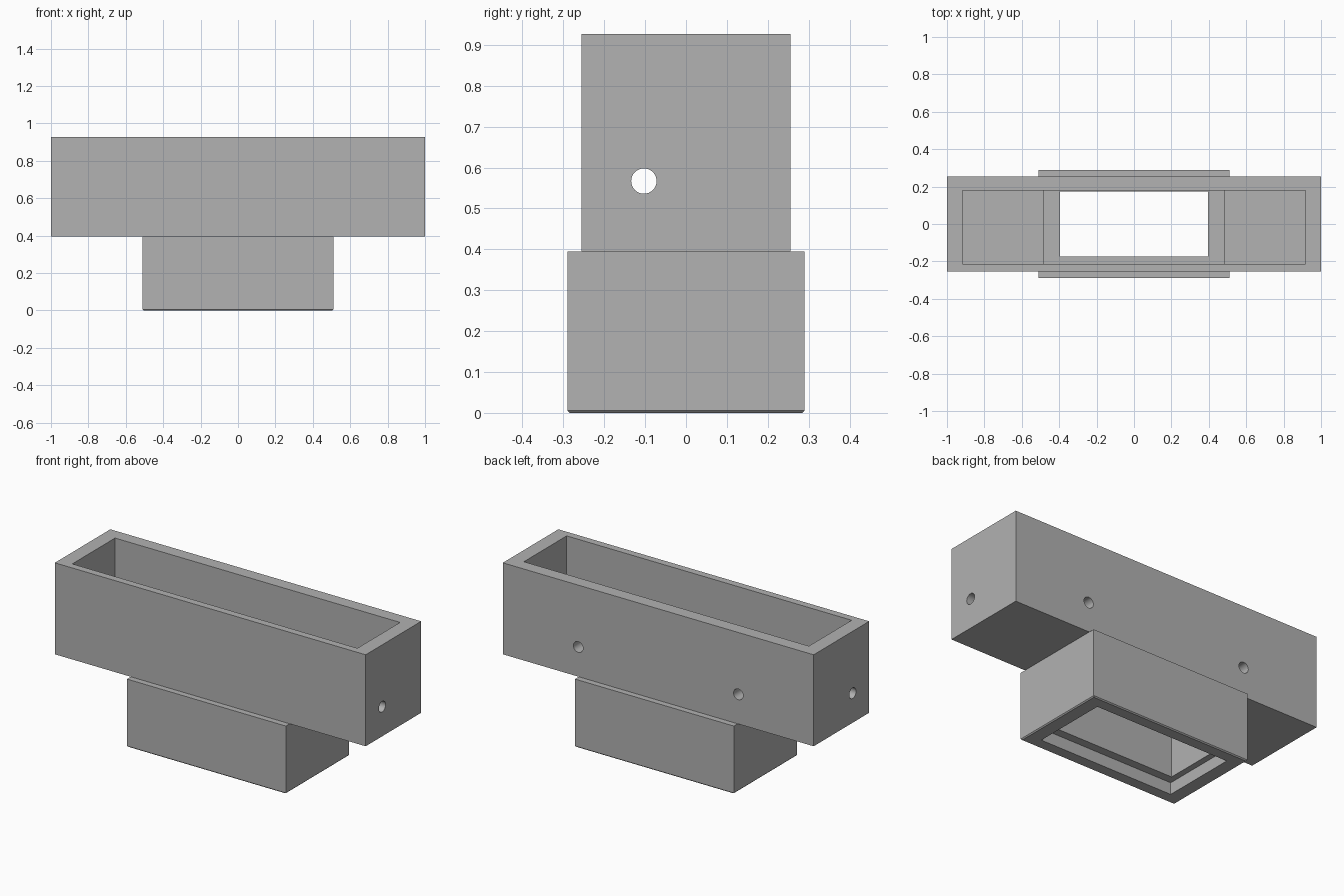
import bpy
import bmesh
from math import pi

if "Cube" in bpy.data.objects:
    bpy.data.objects.remove(bpy.data.objects["Cube"], do_unlink=True)

GREY = (0.445, 0.445, 0.445, 1)
grey = bpy.data.materials.new("plain grey")
grey.use_nodes = True
grey.diffuse_color = GREY
grey.node_tree.nodes["Principled BSDF"].inputs["Base Color"].default_value = GREY


def box(name, x, y, z):
    """Box from (low, high) ranges on each axis."""
    spans = (x, y, z)
    bpy.ops.mesh.primitive_cube_add(size=1, location=[(a + b) / 2 for a, b in spans])
    ob = bpy.context.object
    ob.name = name
    ob.scale = [b - a for a, b in spans]
    bpy.ops.object.transform_apply(location=True, rotation=False, scale=True)
    ob.data.materials.append(grey)
    return ob


def drill(name, location, rotation, depth):
    """Round cutter for a screw hole."""
    bpy.ops.mesh.primitive_cylinder_add(vertices=32, radius=0.031, depth=depth,
                                        location=location, rotation=rotation)
    ob = bpy.context.object
    ob.name = name
    ob.data.materials.append(grey)
    return ob


def cut(target, cutters):
    """Subtract every cutter, discard it, then shade the result."""
    bpy.ops.object.select_all(action='DESELECT')
    target.select_set(True)
    bpy.context.view_layer.objects.active = target
    for cutter in cutters:
        mod = target.modifiers.new("cut", 'BOOLEAN')
        mod.operation = 'DIFFERENCE'
        mod.solver = 'EXACT'
        mod.object = cutter
        bpy.ops.object.modifier_apply(modifier=mod.name)
        bpy.data.objects.remove(cutter, do_unlink=True)
    bpy.ops.object.shade_smooth_by_angle(angle=pi / 6)


def chamfer_foot(ob, size):
    """Slope the lowest edges of a box inwards."""
    bm = bmesh.new()
    bm.from_mesh(ob.data)
    bmesh.ops.bisect_plane(bm, geom=bm.verts[:] + bm.edges[:] + bm.faces[:],
                           plane_co=(0, 0, size), plane_no=(0, 0, 1))
    for v in bm.verts:
        if v.co.z < size / 2:
            v.co.x -= size if v.co.x > 0 else -size
            v.co.y -= size if v.co.y > 0 else -size
    bm.to_mesh(ob.data)
    bm.free()


SEAM, TOP, FLOOR, HOLE_Z = 0.395, 0.927, 0.47, 0.567

# Upper tray: open top, thicker back wall, floor opening over the socket
tray = box("upper_tray", (-1, 1), (-0.255, 0.255), (SEAM, TOP))
cavity_y = (-0.213, 0.18)
cutters = [
    box("cavity", (-0.917, 0.917), cavity_y, (FLOOR, 1.1)),
    box("floor_opening", (-0.48, 0.48), cavity_y, (0.3, 0.6)),
    drill("end_holes", (0, -0.103, HOLE_Z), (0, pi / 2, 0), 2.4),
]
# Two screw holes through the back wall only
for x in (-0.515, 0.515):
    cutters.append(drill("back_hole", (x, 0.25, HOLE_Z), (pi / 2, 0, 0), 0.3))
cut(tray, cutters)

# Lower socket: chamfered foot, shallow pocket below, narrower shaft through
socket = box("lower_socket", (-0.511, 0.511), (-0.29, 0.29), (0, SEAM))
chamfer_foot(socket, 0.006)
cut(socket, [
    box("pocket", (-0.43, 0.43), (-0.222, 0.222), (-0.2, 0.068)),
    box("shaft", (-0.395, 0.395), (-0.173, 0.173), (-0.2, 0.6)),
])
